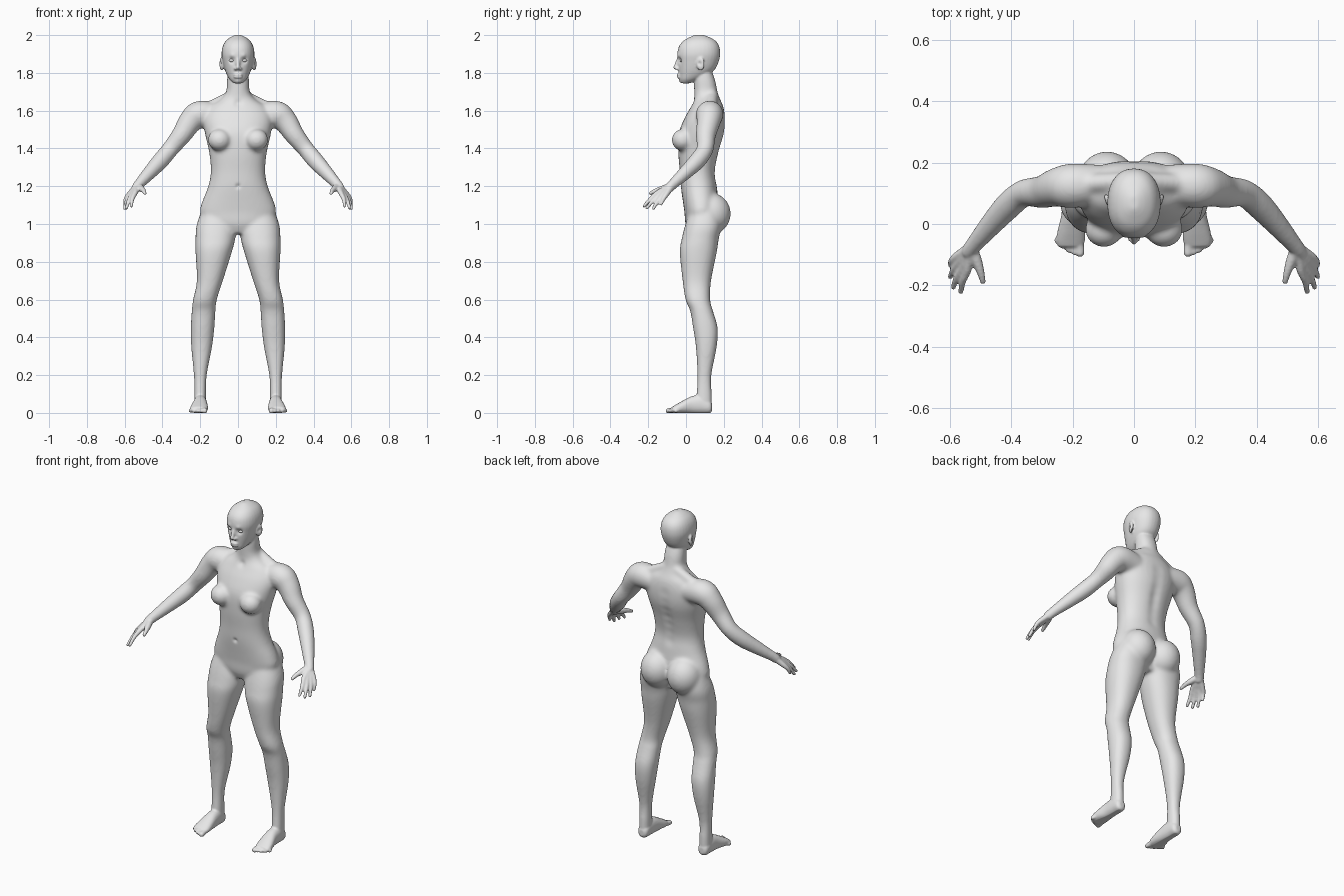
import bpy, bmesh, math
from mathutils import Vector, Matrix

if "Cube" in bpy.data.objects:
    bpy.data.objects.remove(bpy.data.objects["Cube"])

skin = bpy.data.materials.new("plain grey")
skin.use_nodes = True
grey = (0.8, 0.8, 0.8, 1)
skin.diffuse_color = grey
for node in skin.node_tree.nodes:
    if node.type == 'BSDF_PRINCIPLED':
        node.inputs["Base Color"].default_value = grey

X, Y, Z = Vector((1, 0, 0)), Vector((0, 1, 0)), Vector((0, 0, 1))


def spline(rows, steps=5):
    """Catmull-Rom resampling of rows of numbers."""
    rows = [Vector(r) for r in rows]
    out = []
    for i in range(len(rows) - 1):
        a, b = rows[max(i - 1, 0)], rows[i]
        c, d = rows[i + 1], rows[min(i + 2, len(rows) - 1)]
        for k in range(steps):
            t = k / steps
            out.append(b + (c - a) * (t / 2) + (a * 2 - b * 5 + c * 4 - d) * (t * t / 2)
                       + (b * 3 - a - c * 3 + d) * (t ** 3 / 2))
    return out + [rows[-1]]


def loft(bm, rings, power=1.0, sides=32):
    """Closed skin through rings given as (centre, half axis, half axis)."""
    def bend(w):
        return math.copysign(abs(w) ** power, w)
    loops = []
    for centre, u, v in rings:
        angles = [math.tau * k / sides for k in range(sides)]
        loops.append([bm.verts.new(centre + u * bend(math.cos(a)) + v * bend(math.sin(a)))
                      for a in angles])
    for low, high in zip(loops, loops[1:]):
        for k in range(sides):
            n = (k + 1) % sides
            bm.faces.new((low[k], low[n], high[n], high[k]))
    bm.faces.new(loops[0][::-1])
    bm.faces.new(loops[-1])


def slabs(bm, rows, pad=0.0):
    """Level sections: height, left and right limit, front and back limit."""
    rings = []
    for z, x0, x1, y0, y1 in spline(rows):
        centre = Vector(((x0 + x1) / 2, (y0 + y1) / 2, z))
        rings.append((centre, X * ((x1 - x0) / 2 + pad), Y * ((y1 - y0) / 2 + pad)))
    loft(bm, rings, 0.9)


def ball(bm, centre, radii, turn=0.0):
    m = Matrix.Translation(centre) @ Matrix.Rotation(turn, 4, 'Z') @ Matrix.Diagonal((*radii, 1))
    bmesh.ops.create_uvsphere(bm, u_segments=32, v_segments=20, radius=1, matrix=m)


def tube(bm, rows, pad=0.0):
    """Round limb along a path of x, y, z, radius, with a rounded end."""
    pts = spline(rows)
    rings = []
    for i, p in enumerate(pts):
        t = (pts[min(i + 1, len(pts) - 1)] - pts[max(i - 1, 0)]).xyz
        u = t.cross(Z).normalized()
        v = u.cross(t).normalized()
        rings.append((p.xyz, u * (p.w + pad), v * (p.w + pad)))
    loft(bm, rings)
    ball(bm, pts[-1].xyz, [pts[-1].w + pad] * 3)


def mirror(bm):
    geom = bm.verts[:] + bm.edges[:] + bm.faces[:]
    copy = bmesh.ops.duplicate(bm, geom=geom)["geom"]
    bmesh.ops.scale(bm, vec=(-1, 1, 1), verts=[g for g in copy if isinstance(g, bmesh.types.BMVert)])


def make_object(bm, name):
    bmesh.ops.recalc_face_normals(bm, faces=bm.faces[:])
    mesh = bpy.data.meshes.new(name)
    bm.to_mesh(mesh)
    bm.free()
    obj = bpy.data.objects.new(name, mesh)
    bpy.context.collection.objects.link(obj)
    return obj


def fuse(bm, voxel, rounds):
    """Union all closed parts into one skin and soften the joins."""
    obj = make_object(bm, "fused_parts")
    remesh = obj.modifiers.new("union", 'REMESH')
    remesh.mode = 'VOXEL'
    remesh.voxel_size = voxel
    soft = obj.modifiers.new("soften", 'SMOOTH')
    soft.factor, soft.iterations = 0.5, rounds
    bpy.context.view_layer.update()
    done = obj.evaluated_get(bpy.context.evaluated_depsgraph_get())
    mesh = bpy.data.meshes.new_from_object(done)
    bpy.data.objects.remove(obj)
    return mesh


# Large forms: legs, arms, shoulders, chest and hips
big = bmesh.new()
slabs(big, [(1.12, .03, .17, .04, .17), (1.0, .012, .215, .0, .185), (.92, .018, .222, -.02, .17),
            (.85, .036, .222, -.03, .16), (.7, .083, .215, -.015, .13), (.6, .115, .235, 0, .125),
            (.54, .122, .242, .025, .14), (.45, .128, .247, .04, .165), (.35, .14, .245, .055, .16),
            (.2, .168, .231, .063, .132), (.1, .172, .229, .058, .134), (.03, .172, .23, .05, .135)], .003)
tube(big, [(.1, .13, 1.57, .06), (.2, .125, 1.58, .07), (.25, .12, 1.545, .061), (.3, .105, 1.47, .05),
           (.36, .1, 1.395, .042), (.41, .06, 1.335, .042), (.465, 0, 1.275, .035),
           (.52, -.065, 1.215, .026), (.54, -.09, 1.19, .024)], .003)
tube(big, [(.03, .14, 1.68, .03), (.1, .135, 1.645, .03), (.18, .13, 1.6, .035)])
ball(big, (.098, -.018, 1.445), (.062, .058, .058))
ball(big, (.088, .135, 1.055), (.098, .102, .108))
mirror(big)

# Torso and neck
torso = [(.95, .1, .02, .14), (1.0, .17, 0, .15), (1.06, .198, -.005, .165), (1.11, .19, -.012, .17),
         (1.2, .155, -.025, .16), (1.28, .141, -.03, .152), (1.38, .15, -.038, .172),
         (1.48, .172, -.035, .2), (1.56, .18, -.005, .204), (1.62, .15, .028, .195),
         (1.66, .09, .045, .178), (1.7, .06, .046, .164), (1.76, .056, .045, .152), (1.82, .05, .05, .13)]
slabs(big, [(z, -w, w, f, b) for z, w, f, b in torso], .003)
body_mesh = fuse(big, 0.009, 10)

# Hands: four fingers running from the wrist through the palm, and a thumb
fine = bmesh.new()
wrist = Vector((.53, -.075, 1.203))
first, last = Vector((.545, -.153, 1.163)), Vector((.581, -.107, 1.152))
tips = [(.565, -.222, 1.095), (.59, -.207, 1.085), (.6, -.173, 1.082), (.6, -.132, 1.105)]
for i, tip in enumerate(tips):
    knuckle = first.lerp(last, i / 3)
    middle = knuckle.lerp(Vector(tip), .5) + Vector((.004, 0, .004))
    tube(fine, [(*wrist.lerp(knuckle, .05), .019), (*wrist.lerp(knuckle, .6), .016),
                (*knuckle, .0135), (*middle, .011), (*tip, .0085)])
tube(fine, [(*wrist, .018), (.513, -.12, 1.188), (.5, -.16, 1.176), (.493, -.19, 1.163)][:1]
     + [(.513, -.12, 1.188, .017), (.5, -.16, 1.176, .0125), (.493, -.188, 1.163, .0095)])

# Feet and toes
foot = [(.2, .138, .03, .014, .018), (.2, .125, .033, .03, .035), (.2, .08, .045, .034, .049),
        (.2, .03, .042, .037, .046), (.204, -.02, .03, .045, .033), (.207, -.055, .02, .047, .023),
        (.208, -.075, .016, .04, .015)]
loft(fine, [(Vector(r[:3]), X * r[3], Z * r[4]) for r in spline(foot)], .9)
for i in range(5):
    t = i / 4
    size = .0145 if i == 0 else .0105
    root = Vector((.178 + .062 * t, -.05 + .015 * t, .018))
    tip = Vector((.176 + .074 * t, -.094 + .04 * t * t, .011))
    tube(fine, [(*root, size), (*root.lerp(tip, .6), size), (*tip, size)])

# Ears and nostrils
ball(fine, (.087, .077, 1.848), (.009, .023, .036), -.35)
ball(fine, (.012, -.046, 1.822), (.01, .011, .008))
mirror(fine)

# Head, nose and lips
head = [(1.745, .022, -.024, .02), (1.765, .043, -.033, .07), (1.79, .058, -.036, .12),
        (1.82, .07, -.039, .153), (1.86, .08, -.042, .172), (1.9, .086, -.045, .18),
        (1.94, .08, -.036, .175), (1.97, .063, -.012, .155), (1.99, .037, .023, .12), (2.001, .012, .05, .09)]
slabs(fine, [(z, -w, w, f, b) for z, w, f, b in head], .001)
tube(fine, [(0, -.036, 1.885, .009), (0, -.047, 1.855, .009), (0, -.056, 1.829, .0115)])
for height, reach in ((1.791, -.039), (1.777, -.037)):
    ball(fine, (0, reach, height), (.024, .011, .0065))

fine.from_mesh(body_mesh)
figure_mesh = fuse(fine, 0.0055, 3)

# Soft sculpted dents and swells: centre, radius, push (mirrored across x)
pushes = [((.033, -.036, 1.867), .016, (0, .012, 0)), ((.032, -.042, 1.891), .013, (0, -.004, 0)),
          ((0, -.03, 1.756), .015, (0, -.005, 0)), ((.1, .07, 1.85), .011, (-.01, 0, 0)),
          ((0, -.03, 1.2), .012, (0, .008, 0)), ((0, .03, 1.64), .02, (0, .008, 0))]
pushes += [((0, .18, 1.25 + .05 * k), .03, (0, -.008, 0)) for k in range(7)]
pushes = [(Vector(c), r, Vector(p)) for c, r, p in pushes]
for vert in figure_mesh.vertices:
    co = vert.co
    side = 1 if co.x >= 0 else -1
    here = Vector((abs(co.x), co.y, co.z))
    for centre, radius, push in pushes:
        gap = (here - centre).length_squared / radius ** 2
        if gap < 6:
            vert.co += Vector((push.x * side, push.y, push.z)) * math.exp(-gap)
    vert.co.z = max(vert.co.z, 0)

body = bpy.data.objects.new("body", figure_mesh)
bpy.context.collection.objects.link(body)

# Eyes
eye_bm = bmesh.new()
ball(eye_bm, (.033, -.021, 1.866), (.015, .012, .009))
mirror(eye_bm)
eyes = make_object(eye_bm, "eyes")

for obj in (body, eyes):
    obj.data.materials.clear()
    obj.data.materials.append(skin)
    obj.data.polygons.foreach_set("use_smooth", [True] * len(obj.data.polygons))
    obj.data.update()
